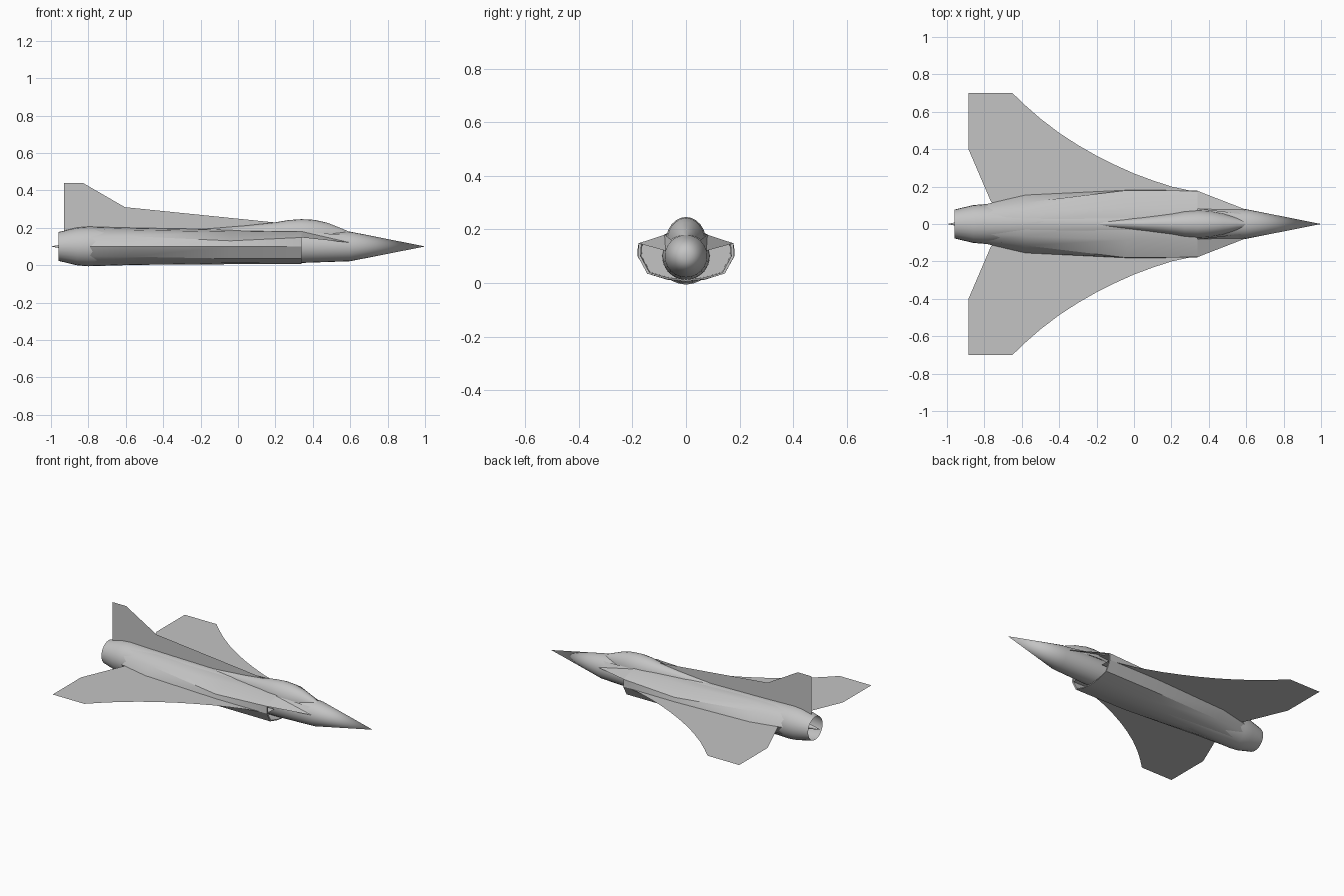
import bpy, bmesh, math

cube = bpy.data.objects.get("Cube")
if cube:
    bpy.data.objects.remove(cube)

grey = bpy.data.materials.new("light_grey")
grey.use_nodes = True
grey.diffuse_color = (0.55, 0.55, 0.55, 1)
grey.node_tree.nodes["Principled BSDF"].inputs["Base Color"].default_value = (0.55, 0.55, 0.55, 1)

AXIS_Z = 0.1


def finish(name, bm, smooth=True):
    mesh = bpy.data.meshes.new(name)
    bm.to_mesh(mesh)
    bm.free()
    mesh.materials.append(grey)
    obj = bpy.data.objects.new(name, mesh)
    bpy.context.collection.objects.link(obj)
    if smooth:
        bpy.ops.object.select_all(action='DESELECT')
        obj.select_set(True)
        bpy.context.view_layer.objects.active = obj
        bpy.ops.object.shade_smooth_by_angle(angle=math.radians(28))
    return obj


def loft(name, rings, closed=True, cap_start=False):
    """Skin a list of equal-length point rings."""
    bm = bmesh.new()
    rows = [[bm.verts.new(p) for p in ring] for ring in rings]
    n = len(rows[0])
    for a, b in zip(rows, rows[1:]):
        for i in range(n if closed else n - 1):
            j = (i + 1) % n
            bm.faces.new((a[i], a[j], b[j], b[i]))
    if cap_start:
        bm.faces.new(rows[0])
    bmesh.ops.remove_doubles(bm, verts=bm.verts, dist=0.0001)
    bmesh.ops.recalc_face_normals(bm, faces=bm.faces)
    return finish(name, bm)


def lathe(name, profile, sides=24):
    """Revolve (x, radius) points about the body axis."""
    angles = [math.tau * i / sides for i in range(sides)]
    return loft(name, [[(x, r * math.cos(a), AXIS_Z + r * math.sin(a)) for a in angles]
                       for x, r in profile])


def sheet(name, points):
    bm = bmesh.new()
    bm.faces.new([bm.verts.new(p) for p in points])
    bmesh.ops.triangulate(bm, faces=bm.faces)
    bmesh.ops.recalc_face_normals(bm, faces=bm.faces)
    return finish(name, bm, False)


# Central tube with pointed nose and open nozzle
lathe("fuselage", [(1, 0), (0.6, 0.079), (0.34, 0.088), (0, 0.09), (-0.6, 0.1),
                   (-0.8, 0.106), (-0.86, 0.101), (-0.96, 0.077)])
lathe("tail_cone", [(-1, 0), (-0.83, 0.032)], 12)

# Intake body: half sections running from belly to spine
lip = [(0, .006), (.07, .014), (.145, .035), (.18, .1), (.177, .148), (.08, .18), (0, .185)]
mid = [(0, .005), (.07, .012), (.143, .035), (.181, .1), (.18, .13), (.085, .178), (0, .188)]
aft = [(0, .002), (.06, .015), (.115, .045), (.155, .1), (.115, .155), (.065, .188), (0, .2)]
tail = [(.104 * math.sin(a), AXIS_Z - .104 * math.cos(a))
        for a in [math.pi * i / 6 for i in range(7)]]


def section(x, half, scale=1):
    full = half + [(-y, z) for y, z in half[-2:0:-1]]
    return [(x, y * scale, AXIS_Z + (z - AXIS_Z) * scale) for y, z in full]


loft("intake_body", [section(0.15, lip, .92), section(0.34, lip, .94), section(0.34, lip),
                     section(-0.04, mid), section(-0.58, aft), section(-0.8, tail)],
     cap_start=True)

# Canopy and fairing behind it: (x, half width, top)
arc = [math.pi * i / 12 for i in range(13)]
canopy = [(0.61, .012, .172), (0.55, .035, .198), (0.48, .055, .226), (0.41, .07, .242),
          (0.34, .075, .246), (0.27, .07, .241), (0.2, .058, .229), (0.05, .04, .212),
          (-0.17, .02, .194), (-0.35, .008, .182)]
loft("canopy", [[(x, w * math.cos(a), .155 + (top - .155) * math.sin(a)) for a in arc]
                for x, w, top in canopy], closed=False)

# Vertical fin with long spine
sheet("tail_fin", [(-.93, 0, .18), (-.93, 0, .44), (-.83, 0, .44), (-.605, 0, .31),
                   (.2, 0, .228), (.2, 0, .16), (-.8, 0, .16)])

# Wings and intake overhangs, one per side
lead = [(.34, .17), (.2, .2), (.1, .233), (0, .27), (-.1, .315), (-.2, .365), (-.3, .422),
        (-.4, .487), (-.5, .563), (-.58, .633), (-.65, .7)]
outline = [(.34, .1)] + lead + [(-.885, .7), (-.885, .4), (-.765, .12), (-.74, .095)]
for side, s in (("left", 1), ("right", -1)):
    sheet(side + "_wing", [(x, s * y, AXIS_Z) for x, y in outline])
    sheet(side + "_intake_overhang", [(.6, s * .076, .12), (.34, s * .177, .148),
                                      (.34, s * .08, .18), (.6, s * .05, .158)])
